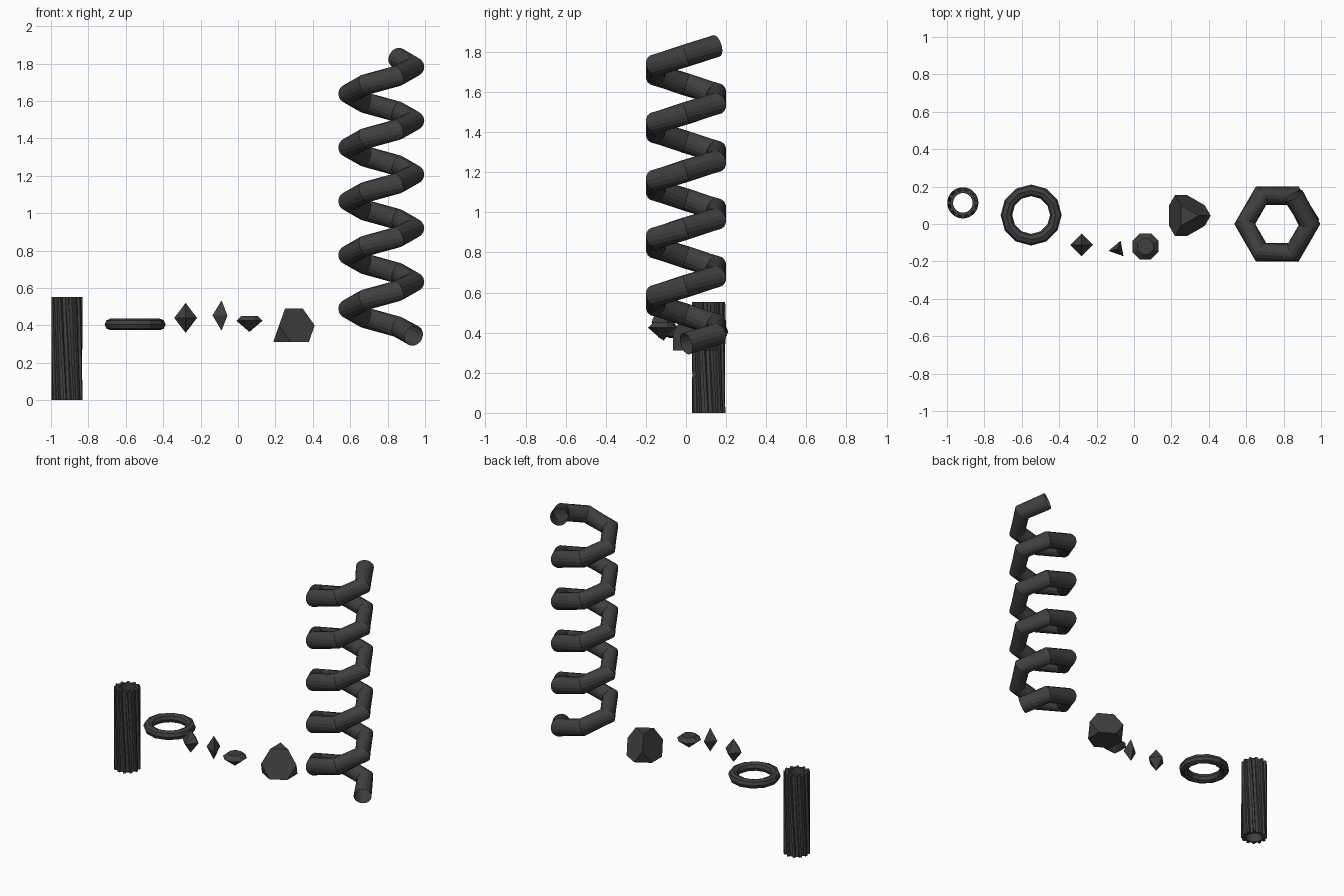
import bpy
from math import cos, sin, pi, radians, tau
from mathutils import Vector

if "Cube" in bpy.data.objects:
    bpy.data.objects.remove(bpy.data.objects["Cube"])

dark = bpy.data.materials.new("dark_grey")
dark.diffuse_color = (0.05, 0.05, 0.05, 1)
dark.use_nodes = True
dark.node_tree.nodes["Principled BSDF"].inputs["Base Color"].default_value = dark.diffuse_color


def make(name, verts, faces, loc=(0, 0, 0)):
    me = bpy.data.meshes.new(name)
    me.from_pydata([tuple(v) for v in verts], [], faces)
    me.materials.append(dark)
    ob = bpy.data.objects.new(name, me)
    ob.location = loc
    bpy.context.collection.objects.link(ob)
    return ob


def bridge(rings, n, closed=False):
    """Quads joining consecutive rings of n vertices."""
    count = rings if closed else rings - 1
    return [(i * n + j, i * n + (j + 1) % n,
             (i + 1) % rings * n + (j + 1) % n, (i + 1) % rings * n + j)
            for i in range(count) for j in range(n)]


def ring(n, r, z, start=0.0):
    return [(r * cos(start + tau * k / n), r * sin(start + tau * k / n), z) for k in range(n)]


# Long twisted gear: toothed outside, round bore
def gear(name, loc, height, teeth=12, twist=radians(-22), rows=3):
    profile = [(0.068, 0.0), (0.068, 0.5), (0.083, 0.58), (0.083, 0.92)]
    n = teeth * len(profile)

    def level(f, bore):
        return [((bore or r) * cos(a), (bore or r) * sin(a), f * height)
                for t in range(teeth) for r, u in profile
                for a in [tau * (t + u) / teeth + twist * f]]
    levels = [i / rows for i in range(rows + 1)]
    verts = []
    for f in levels:
        verts += level(f, None)
    for f in reversed(levels):
        verts += level(f, 0.053)
    make(name, verts, bridge(2 * len(levels), n, closed=True), loc)


gear("twisted_gear", (-0.915, 0.113, 0), 0.553)

# Low-poly ring
bpy.ops.mesh.primitive_torus_add(location=(-0.55, 0.048, 0.405), major_radius=0.132,
                                 minor_radius=0.031, major_segments=12, minor_segments=8)
torus = bpy.context.object
torus.name = "ring"
torus.data.materials.append(dark)


# Double-pointed crystals
def bipyramid(name, n, r, half, loc, start=0.0):
    verts = ring(n, r, 0, start) + [(0, 0, half), (0, 0, -half)]
    faces = [(k, (k + 1) % n, n) for k in range(n)]
    faces += [((k + 1) % n, k, n + 1) for k in range(n)]
    make(name, verts, faces, loc)


bipyramid("square_crystal", 4, 0.061, 0.08, (-0.28, -0.112, 0.44))
bipyramid("triangle_crystal", 3, 0.049, 0.081, (-0.088, -0.135, 0.453), radians(70.5))

# Cut gem: table, girdle and pavilion point
n = 8
gem = ring(n, 0.046, 0.451, pi / 8) + ring(n, 0.076, 0.425, pi / 8) + [(0, 0, 0.365)]
gem_faces = [(j + n, (j + 1) % n + n, (j + 1) % n, j) for j in range(n)]
gem_faces += [((j + 1) % n + n, j + n, 2 * n) for j in range(n)] + [tuple(range(n))]
make("cut_gem", gem, gem_faces, (0.061, -0.12, 0))

# Truncated tetrahedron: hexagon base, three tips, triangle top
a = 0.11
tt = ring(6, a, 0, -pi / 6) + ring(3, 1.155 * a, 0.816 * a) + ring(3, 0.577 * a, 1.633 * a)
tt_faces = [(5, 4, 3, 2, 1, 0), (9, 10, 11)]
for k in range(3):
    m = (k + 1) % 3
    tt_faces.append((2 * k, 2 * k + 1, 6 + k))
    tt_faces.append((2 * k + 1, 2 * m, 6 + m, 9 + m, 9 + k, 6 + k))
make("truncated_tetrahedron", tt, tt_faces, (0.283, 0.045, 0.31))


# Six-sided helical tube with open ends
def coil(name, loc, radius, tube, step, count, sides=16):
    path = [Vector((radius * cos(i * pi / 3), radius * sin(i * pi / 3), i * step))
            for i in range(count)]
    verts = []
    for i, p in enumerate(path):
        t = (path[min(i + 1, count - 1)] - path[max(i - 1, 0)]).normalized()
        side = t.cross(Vector((0, 0, 1))).normalized()
        up = side.cross(t)
        verts += [p + tube * (side * cos(tau * k / sides) + up * sin(tau * k / sides))
                  for k in range(sides)]
    faces = [f[::-1] for f in bridge(count, sides)]
    make(name, verts, faces, loc)


coil("hexagonal_coil", (0.766, 0, 0.345), 0.174, 0.056, 0.0479, 32)
